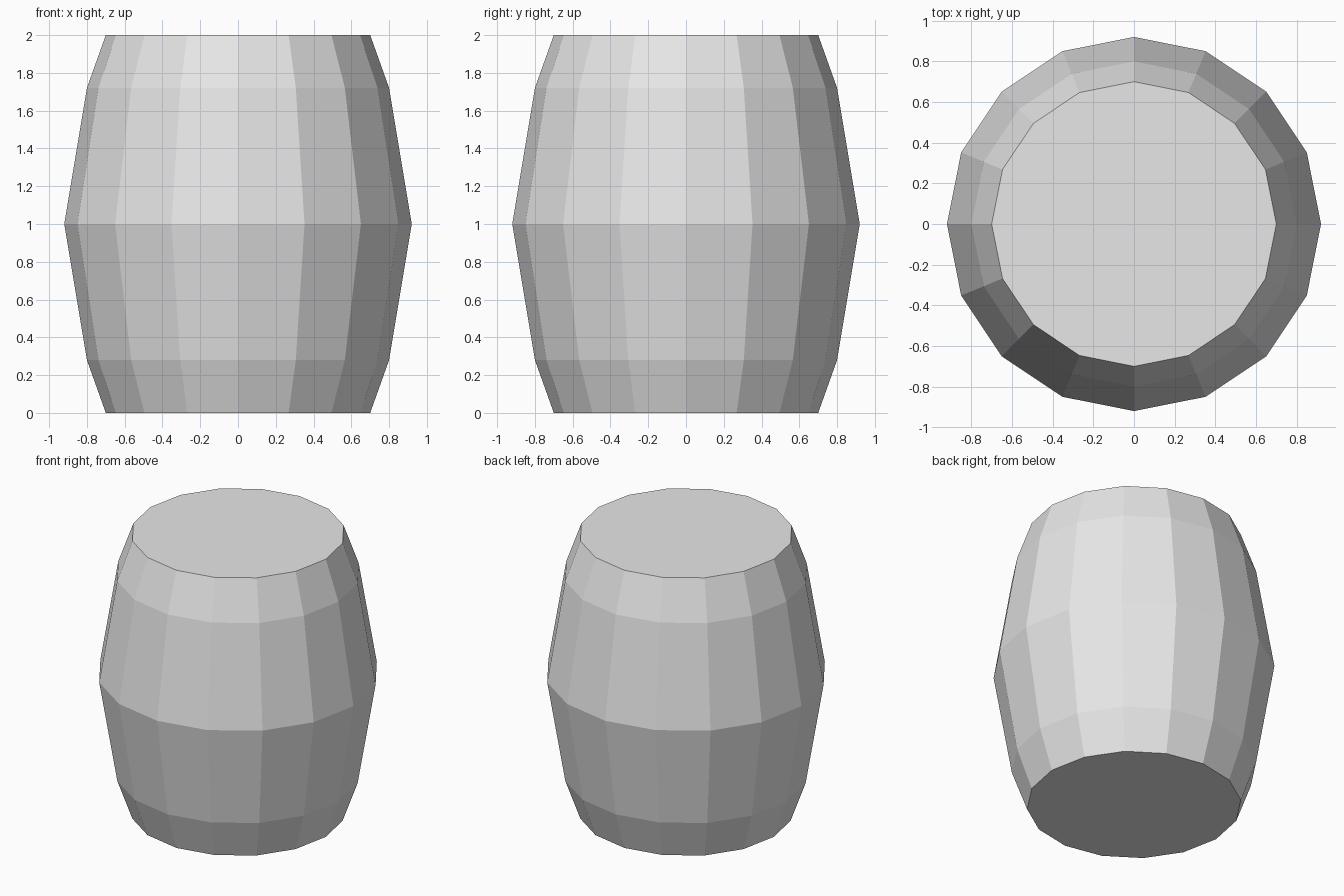
import bpy, bmesh, math

if "Cube" in bpy.data.objects:
    bpy.data.objects.remove(bpy.data.objects["Cube"])

SIDES = 16
# Barrel profile: (radius, height)
PROFILE = [(0.70, 0.0), (0.80, 0.28), (0.92, 1.0), (0.80, 1.72), (0.70, 2.0)]

grey = bpy.data.materials.new("light_grey")
grey.diffuse_color = (0.8, 0.8, 0.8, 1.0)
grey.use_nodes = True
grey.node_tree.nodes["Principled BSDF"].inputs["Base Color"].default_value = grey.diffuse_color

bm = bmesh.new()

# Rings of the barrel
rings = []
for radius, z in PROFILE:
    angles = [2 * math.pi * i / SIDES for i in range(SIDES)]
    rings.append([bm.verts.new((radius * math.cos(a), radius * math.sin(a), z)) for a in angles])

# Staves between neighbouring rings
for low, high in zip(rings, rings[1:]):
    for i in range(SIDES):
        j = (i + 1) % SIDES
        bm.faces.new((low[i], low[j], high[j], high[i]))

# Flat lid and base
bm.faces.new(rings[-1])
bm.faces.new(rings[0][::-1])

mesh = bpy.data.meshes.new("barrel")
bm.to_mesh(mesh)
bm.free()
mesh.materials.append(grey)
barrel = bpy.data.objects.new("barrel", mesh)
bpy.context.collection.objects.link(barrel)
